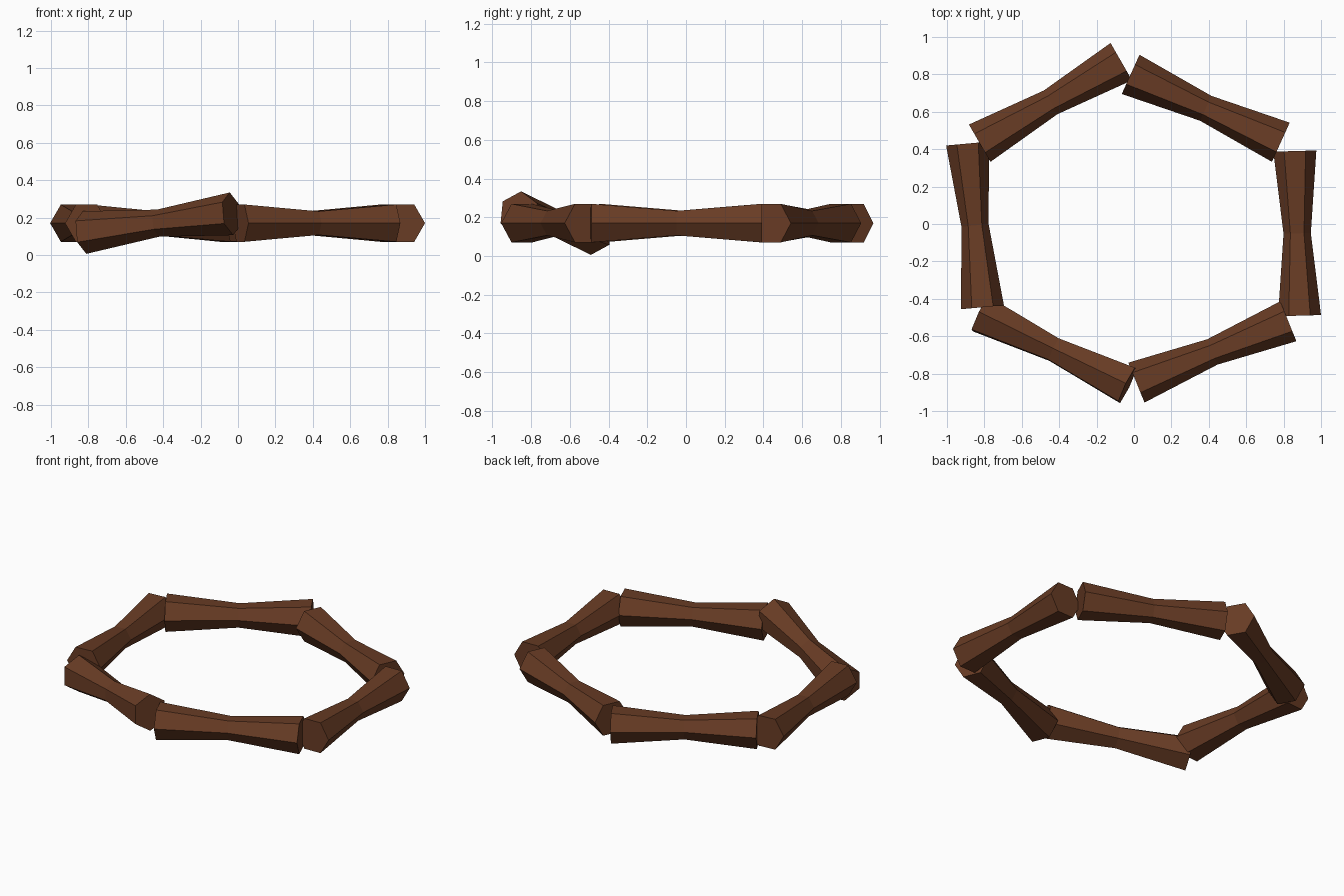
import bpy
import bmesh
from math import cos, sin, radians
from mathutils import Vector

cube = bpy.data.objects.get("Cube")
if cube:
    bpy.data.objects.remove(cube, do_unlink=True)

SIDES = 6
END_RADIUS = 0.115
WAIST_RADIUS = 0.073

# Bark brown
wood = bpy.data.materials.new("dark_brown_wood")
wood.use_nodes = True
brown = (0.14, 0.045, 0.018, 1.0)
wood.diffuse_color = brown
bsdf = next(n for n in wood.node_tree.nodes if n.type == 'BSDF_PRINCIPLED')
bsdf.inputs["Base Color"].default_value = brown
bsdf.inputs["Roughness"].default_value = 0.9


def add_log(name, start, end, roll=0.0):
    """Six-sided log with a narrow waist, running from start to end."""
    start, end = Vector(start), Vector(end)
    axis = (end - start).normalized()
    side = axis.cross(Vector((0, 0, 1))).normalized()
    up = side.cross(axis)

    bm = bmesh.new()
    rings = []
    for t, radius in ((0, END_RADIUS), (0.5, WAIST_RADIUS), (1, END_RADIUS)):
        centre = start.lerp(end, t)
        ring = []
        for k in range(SIDES):
            a = radians(360 * k / SIDES + roll)
            ring.append(bm.verts.new(centre + radius * (side * cos(a) + up * sin(a))))
        rings.append(ring)

    # Sides, then end caps
    for low, high in zip(rings, rings[1:]):
        for k in range(SIDES):
            n = (k + 1) % SIDES
            bm.faces.new((low[k], low[n], high[n], high[k]))
    bm.faces.new(rings[0])
    bm.faces.new(rings[-1])
    bmesh.ops.recalc_face_normals(bm, faces=bm.faces)

    mesh = bpy.data.meshes.new(name)
    bm.to_mesh(mesh)
    bm.free()
    mesh.materials.append(wood)
    obj = bpy.data.objects.new(name, mesh)
    bpy.context.collection.objects.link(obj)
    return obj


# Five logs lying level
Z = 0.17
add_log("left_log", (0.885, -0.49, Z), (0.86, 0.39, Z))
add_log("front_left_log", (0.013, -0.848, Z), (0.825, -0.52, Z))
add_log("back_left_log", (-0.018, 0.80, Z), (0.785, 0.437, Z))
add_log("back_right_log", (-0.825, 0.432, Z), (-0.068, 0.868, Z))
add_log("right_log", (-0.81, -0.445, Z), (-0.89, 0.43, Z))

# One log tipped up and rolled onto an edge
add_log("front_right_tilted_log", (-0.82, -0.48, 0.12), (-0.035, -0.863, 0.22), roll=33)
